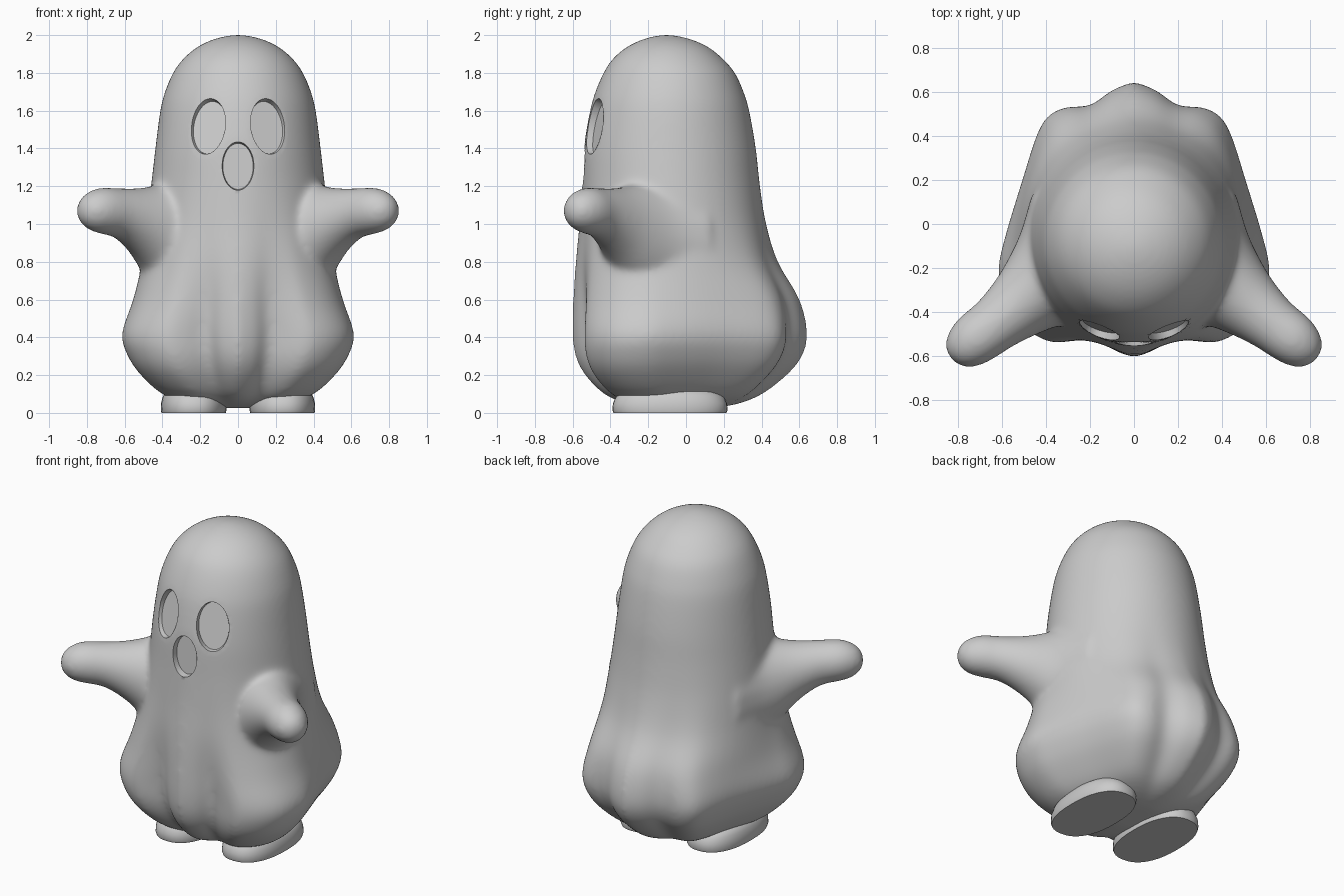
import bpy, bmesh, math
from mathutils import Vector, Matrix

cube = bpy.data.objects.get("Cube")
if cube:
    bpy.data.objects.remove(cube, do_unlink=True)

grey = bpy.data.materials.new("plain grey")
grey.use_nodes = True
grey.diffuse_color = (0.6, 0.6, 0.6, 1)
grey.node_tree.nodes["Principled BSDF"].inputs["Base Color"].default_value = (0.6, 0.6, 0.6, 1)


def spline(points, steps):
    """Smooth curve through tuples of any length."""
    pts = [Vector(p) for p in points]
    pts = [pts[0]] + pts + [pts[-1]]
    out = []
    for a, b, c, d in zip(pts, pts[1:], pts[2:], pts[3:]):
        for i in range(steps):
            t = i / steps
            out.append(b + (c - a) * (t / 2) + (a * 2 - b * 5 + c * 4 - d) * (t * t / 2)
                       + (b * 3 - a - c * 3 + d) * (t ** 3 / 2))
    return out + [pts[-1]]


def loft(bm, rings):
    """Skin closed rings and cap both ends."""
    rows = [[bm.verts.new(p) for p in ring] for ring in rings]
    n = len(rows[0])
    for lo, hi in zip(rows, rows[1:]):
        for i in range(n):
            j = (i + 1) % n
            bm.faces.new((lo[i], lo[j], hi[j], hi[i]))
    bm.faces.new(rows[0][::-1])
    bm.faces.new(rows[-1])


def make_object(name, bm):
    bmesh.ops.recalc_face_normals(bm, faces=bm.faces)
    mesh = bpy.data.meshes.new(name)
    bm.to_mesh(mesh)
    bm.free()
    mesh.materials.append(grey)
    obj = bpy.data.objects.new(name, mesh)
    bpy.context.collection.objects.link(obj)
    return obj


def smooth(obj, angle):
    bpy.ops.object.select_all(action='DESELECT')
    obj.select_set(True)
    bpy.context.view_layer.objects.active = obj
    bpy.ops.object.shade_smooth_by_angle(angle=math.radians(angle))


# Half outline of the skirt, back to front, with its cloth folds
skirt = [(0, .65), (.1, .61), (.2, .54), (.32, .53), (.42, .45), (.51, .18), (.58, -.05),
         (.61, -.2), (.58, -.35), (.5, -.46), (.38, -.53), (.28, -.525), (.17, -.505),
         (.09, -.565), (0, -.6)]
half = [(p.x / .61, (p.y - .025) / .625) for p in spline(skirt, 4)]
outline = half + [(-x, y) for x, y in half[-2:0:-1]]

# Height, half width, front, back, strength of the folds
profile = [(.025, .12, -.14, .16, 1), (.05, .27, -.32, .29, 1), (.1, .4, -.44, .41, 1.1),
           (.2, .51, -.54, .54, 1.15), (.3, .58, -.59, .62, 1.1), (.42, .615, -.605, .647, 1),
           (.6, .565, -.6, .605, .68), (.8, .52, -.585, .488, .3), (1, .49, -.565, .425, .1),
           (1.2, .462, -.552, .392, .02), (1.4, .438, -.542, .37, 0), (1.6, .412, -.508, .335, 0),
           (1.7, .387, -.48, .305, 0), (1.8, .345, -.437, .26, 0), (1.87, .295, -.392, .2, 0),
           (1.93, .227, -.325, .13, 0), (1.97, .152, -.25, .05, 0), (1.992, .08, -.18, -.025, 0),
           (2.003, .015, -.12, -.09, 0)]


def body_ring(row):
    z, hx, front, back, fold = row
    ring = []
    for u, v in outline:
        r = math.hypot(u, v)
        x = u / r + (u - u / r) * fold
        y = v / r + (v - v / r) * fold
        ring.append((hx * x, (front + back) / 2 + (back - front) / 2 * y, z))
    return ring


body_bm = bmesh.new()
loft(body_bm, [body_ring(r) for r in spline(profile, 4)])

# Arms flaring into the body: centre, half thickness across, half thickness upright
arm = [(.24, -.14, .9, .36, .4), (.35, -.23, .92, .26, .315), (.44, -.3, .955, .2, .25),
       (.53, -.375, 1.01, .158, .18), (.63, -.455, 1.055, .13, .135),
       (.72, -.522, 1.07, .122, .124), (.78, -.57, 1.07, .1, .102), (.82, -.6, 1.07, .06, .06),
       (.832, -.61, 1.07, .015, .015)]
across = Vector((.62, .78, 0))
for side in (1, -1):
    rings = []
    for x, y, z, w, h in spline(arm, 4):
        ring = []
        for i in range(24):
            a = math.tau * i / 24
            p = Vector((x, y, z)) + across * (w * math.cos(a)) + Vector((0, 0, h * math.sin(a)))
            ring.append((side * p.x, p.y, p.z))
        rings.append(ring)
    loft(body_bm, rings)

# Fuse body and arms into one soft skin
body = make_object("ghost_body", body_bm)
remesh = body.modifiers.new("fuse", 'REMESH')
remesh.mode = 'VOXEL'
remesh.voxel_size = .012
soften = body.modifiers.new("soften", 'SMOOTH')
soften.factor = .5
soften.iterations = 45
graph = bpy.context.evaluated_depsgraph_get()
baked = bpy.data.meshes.new_from_object(body.evaluated_get(graph))
body.modifiers.clear()
body.data = baked


def press_socket(mesh, floor, size, turn, pitch, lean):
    """Press a flat-bottomed oval into the face, with a crisp rim."""
    place = (Matrix.Translation(floor) @ Matrix.Rotation(math.radians(turn), 4, 'Z')
             @ Matrix.Rotation(math.radians(90 - pitch), 4, 'X')
             @ Matrix.Rotation(math.radians(lean), 4, 'Z')
             @ Matrix.Diagonal((size[0], size[1], 1, 1)))
    inverse = place.inverted()
    band = .015 / size[0]
    for v in mesh.vertices:
        p = inverse @ v.co
        r = math.hypot(p.x, p.y)
        if abs(p.z) > .15 or r > 1 + band:
            continue
        if r < 1:
            p.z = 0
        if r > 1 - band:
            grow = (1 if r < 1 else 1.05) / r
            p.x *= grow
            p.y *= grow
        v.co = place @ p


# Mouth and eyes
press_socket(baked, (0, -.505, 1.305), (.08, .122), 0, 3, 0)
for side in (1, -1):
    press_socket(baked, (side * .148, -.454, 1.51), (.092, .142), side * 19, 12, side * 3)
smooth(body, 40)

# Feet: flat rounded soles with domed tops
for side, name in ((1, "left_foot"), (-1, "right_foot")):
    bm = bmesh.new()
    rings = []
    for z, s in ((0, .98), (.015, 1), (.05, .99), (.085, .94), (.11, .85), (.13, .65), (.14, .3)):
        ring = []
        for i in range(40):
            c, n = math.cos(math.tau * i / 40), math.sin(math.tau * i / 40)
            ring.append((side * .235 + .174 * s * math.copysign(abs(c) ** .85, c),
                         -.085 + .305 * s * math.copysign(abs(n) ** .85, n), z))
        rings.append(ring)
    loft(bm, rings)
    smooth(make_object(name, bm), 50)
